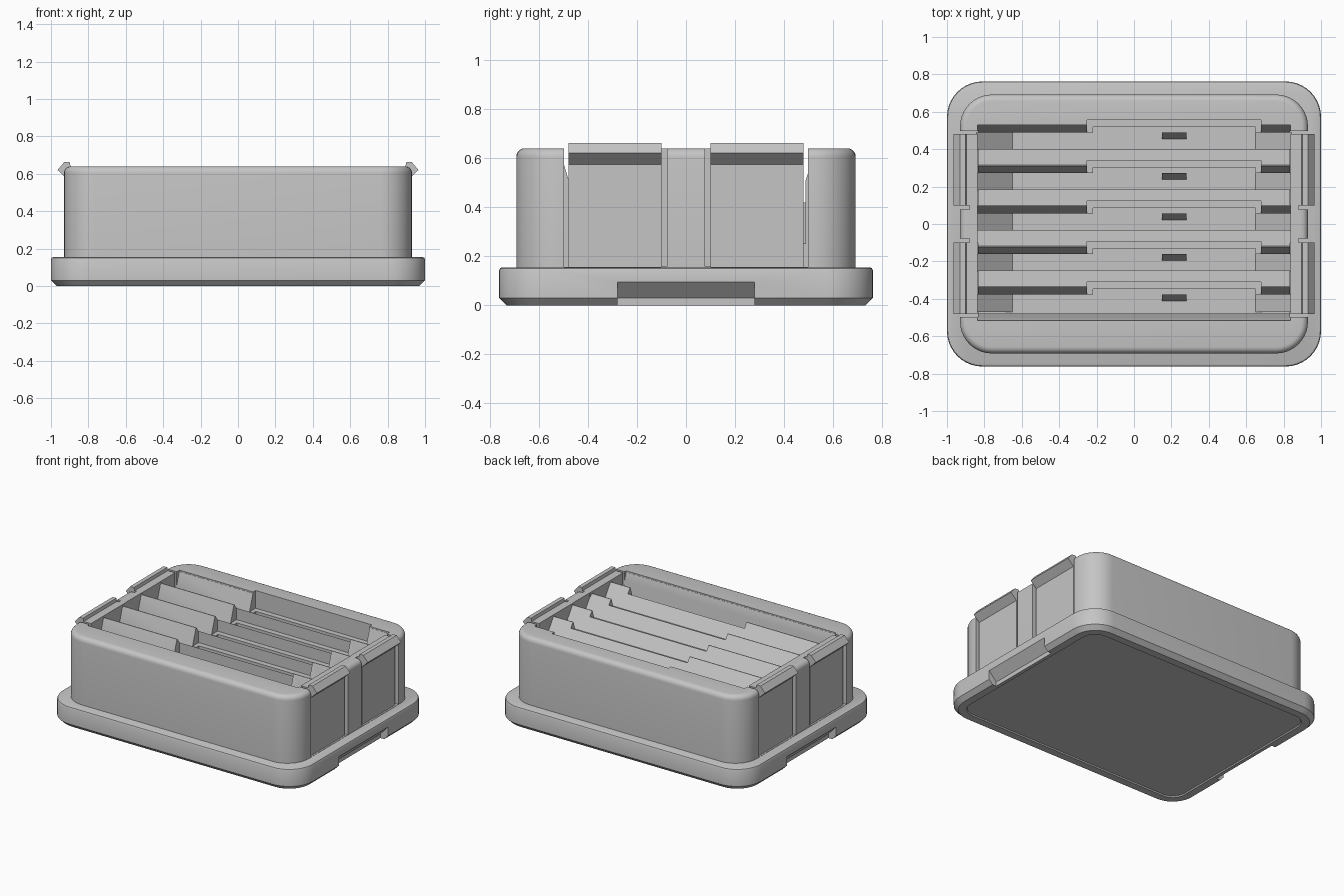
import bpy, bmesh, math

cube = bpy.data.objects.get("Cube")
if cube:
    bpy.data.objects.remove(cube, do_unlink=True)

grey = bpy.data.materials.new("plain grey")
grey.use_nodes = True
colour = (0.56, 0.56, 0.56, 1)
grey.diffuse_color = colour
for node in grey.node_tree.nodes:
    if node.type == 'BSDF_PRINCIPLED':
        node.inputs["Base Color"].default_value = colour


def finish(name, bm):
    bmesh.ops.recalc_face_normals(bm, faces=bm.faces[:])
    mesh = bpy.data.meshes.new(name)
    bm.to_mesh(mesh)
    bm.free()
    mesh.materials.append(grey)
    obj = bpy.data.objects.new(name, mesh)
    bpy.context.scene.collection.objects.link(obj)
    return obj


def rounded_slab(name, hx, hy, radius, rings, steps=10):
    """Skin a stack of rounded rectangles given as (inset, height)."""
    bm = bmesh.new()
    loops = []
    for inset, z in rings:
        r = radius - inset
        loop = []
        for q, (sx, sy) in enumerate([(1, 1), (-1, 1), (-1, -1), (1, -1)]):
            for k in range(steps + 1):
                a = math.pi / 2 * (q + k / steps)
                loop.append(bm.verts.new((sx * (hx - radius) + r * math.cos(a),
                                          sy * (hy - radius) + r * math.sin(a), z)))
        loops.append(loop)
    for low, high in zip(loops, loops[1:]):
        for i in range(len(low)):
            j = (i + 1) % len(low)
            bm.faces.new((low[i], low[j], high[j], high[i]))
    bm.faces.new(loops[0])
    bm.faces.new(loops[-1])
    return finish(name, bm)


def prism(name, profile, axis, start, end):
    """Extrude a profile: (y, z) along x, or (x, z) along y."""
    bm = bmesh.new()
    ends = []
    for t in (start, end):
        ends.append([bm.verts.new((t, p, z) if axis == 'x' else (p, t, z)) for p, z in profile])
    n = len(profile)
    for i in range(n):
        j = (i + 1) % n
        bm.faces.new((ends[0][i], ends[0][j], ends[1][j], ends[1][i]))
    bm.faces.new(ends[0])
    bm.faces.new(ends[1])
    return finish(name, bm)


def box(name, x0, x1, y0, y1, z0, z1):
    x0, x1 = sorted((x0, x1))
    y0, y1 = sorted((y0, y1))
    return prism(name, [(y0, z0), (y1, z0), (y1, z1), (y0, z1)], 'x', x0, x1)


def cut(target, cutter):
    cutter.hide_render = True
    bpy.context.view_layer.objects.active = target
    mod = target.modifiers.new("cut", 'BOOLEAN')
    mod.operation = 'DIFFERENCE'
    mod.solver = 'EXACT'
    mod.object = cutter
    bpy.ops.object.modifier_apply(modifier=mod.name)
    bpy.data.objects.remove(cutter, do_unlink=True)


def smooth(obj):
    bpy.ops.object.select_all(action='DESELECT')
    obj.select_set(True)
    bpy.context.view_layer.objects.active = obj
    bpy.ops.object.shade_smooth_by_angle(angle=math.radians(28))


# Base tray with a chamfered underside and a shallow bottom recess
base = rounded_slab("base", 1.0, 0.762, 0.19,
                    [(0.09, 0.008), (0.085, 0), (0.03, 0), (0, 0.03),
                     (0, 0.142), (0.004, 0.151), (0.013, 0.155)])
for s in (-1, 1):
    cut(base, prism("grip_cutter", [(s * 0.94, -0.05), (s * 0.94, 0.03), (s * 1.0, 0.095),
                                    (s * 1.1, 0.095), (s * 1.1, -0.05)], 'y', -0.28, 0.28))
smooth(base)

# Upper housing with a rounded rim
fillet = [(0.035 * (1 - math.cos(a)), 0.605 + 0.035 * math.sin(a))
          for a in [math.pi / 2 * k / 5 for k in range(6)]]
body = rounded_slab("housing", 0.93, 0.692, 0.17, [(0, 0.15)] + fillet)

PITCH, FLOOR, LEDGE, CREST, END = 0.2165, 0.25, 0.51, 0.63, 0.838
crests = [0.53 - PITCH * i for i in range(5)]

# Five upright slots with flared mouths leave bevelled ridges between them
for i, c in enumerate(crests):
    front, mouth = (c - 0.13, c - PITCH + 0.002) if i < 4 else (-0.478, -0.515)
    cut(body, prism("slot_cutter", [(c - 0.042, FLOOR), (c - 0.042, LEDGE),
                                    (c - 0.002, CREST + 0.001), (mouth, CREST + 0.001),
                                    (front, LEDGE), (front, FLOOR)], 'x', -END, END))
cut(body, box("rim_cutter", -END, END, -0.516, 0.529, CREST, 0.7))

# Stepped finger notches in each ridge
for c in crests:
    cut(body, box("notch_cutter", -0.25, 0.68, c - 0.045, c + 0.027, LEDGE + 0.002, 0.72))
    cut(body, box("window_cutter", -0.22, 0.65, c - 0.06, c - 0.012, FLOOR + 0.002, 0.73))

# Openings in both ends for the spring clips, with a groove beside the middle post
for sx in (-1, 1):
    for sy in (-1, 1):
        cut(body, box("clip_opening_cutter", sx * (END - 0.003), sx * 1.05,
                      sy * 0.102, sy * 0.498, 0.157, 0.74))
        cut(body, box("groove_cutter", sx * 0.88, sx * 1.06,
                      sy * 0.078, sy * 0.11, 0.158, 0.75))
smooth(body)

# Spring clips with hooked tops
clip = [(0.837, 0.15), (0.918, 0.15), (0.918, 0.575), (0.965, 0.62),
        (0.93, 0.662), (0.9, 0.662), (0.895, 0.64), (0.837, 0.64)]
for sx, side in ((1, "left"), (-1, "right")):
    for sy, end in ((1, "back"), (-1, "front")):
        prism(side + "_" + end + "_clip", [(sx * x, z) for x, z in clip], 'y',
              sy * 0.1, sy * 0.48)

# Ramps at the slot ends and a small stop on each floor
for c in crests:
    for s in (-1, 1):
        prism("slot_ramp", [(s * 0.65, FLOOR), (s * 0.845, FLOOR), (s * 0.845, 0.42)],
              'y', c - 0.135, c - 0.041)
    prism("slot_stop", [(c - 0.04, FLOOR), (c - 0.04, 0.36), (c - 0.075, FLOOR)],
          'x', 0.15, 0.28)
